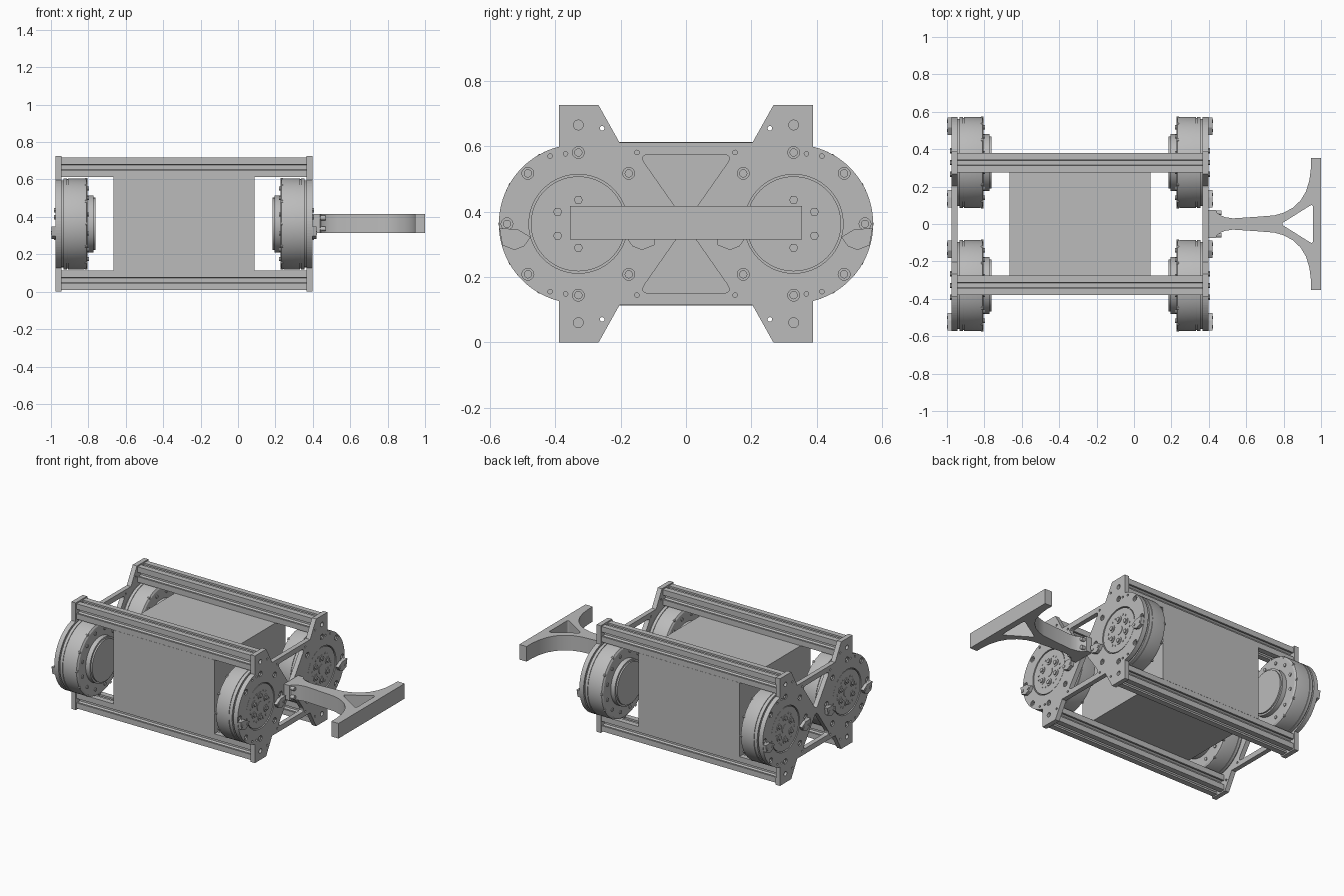
import bpy, bmesh
from math import cos, sin, pi, radians
from mathutils import Vector

if "Cube" in bpy.data.objects:
    bpy.data.objects.remove(bpy.data.objects["Cube"])

CENTRE = (-0.2885, 0, 0.3625)   # symmetry centre of the frame, origin of every part
MOTOR_Y = 0.329
INNER, OUTER = 0.655, 0.6865    # plate faces, measured from the centre

grey = bpy.data.materials.new("machined grey")
grey.use_nodes = True
grey.diffuse_color = (0.5, 0.5, 0.5, 1)
grey.node_tree.nodes["Principled BSDF"].inputs["Base Color"].default_value = (0.5, 0.5, 0.5, 1)


def prism(bm, pts, lo, hi, axis="x"):
    """Extrude a 2D outline along x (points are y, z) or z (points are x, y)."""
    def place(p, t):
        return (t, p[0], p[1]) if axis == "x" else (p[0], p[1], t)
    a = [bm.verts.new(place(p, lo)) for p in pts]
    b = [bm.verts.new(place(p, hi)) for p in pts]
    bm.faces.new(a)
    bm.faces.new(b[::-1])
    for i in range(len(pts)):
        j = (i + 1) % len(pts)
        bm.faces.new((a[i], b[i], b[j], a[j]))


def lathe(bm, profile, y, z, n=24):
    """Turn a list of (x, radius) steps around an axis parallel to x."""
    rings = [[bm.verts.new((x, y + r * cos(2 * pi * k / n), z + r * sin(2 * pi * k / n)))
              for k in range(n)] for x, r in profile]
    bm.faces.new(rings[0])
    bm.faces.new(rings[-1][::-1])
    for a, b in zip(rings, rings[1:]):
        for k in range(n):
            j = (k + 1) % n
            bm.faces.new((a[k], b[k], b[j], a[j]))


def disc(bm, y, z, r, lo, hi, n=16):
    lathe(bm, [(lo, r), (hi, r)], y, z, n)


def rounded(pts, r, steps=6):
    """Round every corner of an outline with a quadratic fillet."""
    out = []
    for i, p in enumerate(pts):
        p = Vector(p)
        a = p + (Vector(pts[i - 1]) - p).normalized() * r
        b = p + (Vector(pts[(i + 1) % len(pts)]) - p).normalized() * r
        for k in range(steps + 1):
            t = k / steps
            out.append(tuple(a * (1 - t) ** 2 + p * 2 * t * (1 - t) + b * t * t))
    return out


def polar(r, deg, y=MOTOR_Y):
    return y + r * cos(radians(deg)), r * sin(radians(deg))


def finish(name, bm, mirror="", smooth=False, cutter=None):
    bmesh.ops.recalc_face_normals(bm, faces=bm.faces[:])
    me = bpy.data.meshes.new(name)
    bm.to_mesh(me)
    bm.free()
    ob = bpy.data.objects.new(name, me)
    ob.location = CENTRE
    me.materials.append(grey)
    bpy.context.scene.collection.objects.link(ob)
    if smooth:
        bpy.ops.object.select_all(action="DESELECT")
        ob.select_set(True)
        bpy.context.view_layer.objects.active = ob
        bpy.ops.object.shade_smooth_by_angle(angle=radians(30))
    if cutter:
        cutter.hide_render = True
        cutter.display_type = "WIRE"
        cutter.hide_set(True)
        cut = ob.modifiers.new("holes", "BOOLEAN")
        cut.operation, cut.solver, cut.object = "DIFFERENCE", "EXACT", cutter
    if mirror:
        m = ob.modifiers.new("mirror", "MIRROR")
        m.use_axis = ["x" in mirror, "y" in mirror, "z" in mirror]
        m.use_mirror_merge = False
    return ob


# Plate holes: motor bores, triangular windows, counterbored bolts, tab holes
bm = bmesh.new()
window = rounded([(-0.145, 0.212), (0.145, 0.212), (0, 0.005)], 0.035)
for s in (1, -1):
    prism(bm, [(y, z * s) for y, z in window], INNER - 0.05, OUTER + 0.05)
    y0 = s * MOTOR_Y
    disc(bm, y0, 0, 0.151, INNER - 0.05, OUTER + 0.05, 64)
    for k in range(8):
        y, z = polar(0.218, 45 * k, y0)
        lathe(bm, [(INNER - 0.05, 0.011), (OUTER - 0.008, 0.011),
                   (OUTER - 0.008, 0.018), (OUTER + 0.05, 0.018)], y, z, 20)
    for t in (1, -1):
        disc(bm, y0, t * 0.302, 0.015, INNER - 0.05, OUTER + 0.05, 20)
        for y, z in ((0.256, 0.292), (0.15, 0.218), (0.368, 0.214), (0.415, 0.207)):
            disc(bm, s * y, t * z, 0.007, INNER - 0.05, OUTER + 0.05, 12)
plate_cutter = finish("plate_hole_cutter", bm)

# End plates with four tabs and round ends
quarter = [(0.203, 0.248), (0.267, 0.3625), (0.388, 0.3625)]
quarter += [polar(0.243, 76 * (1 - k / 20)) for k in range(21)]
half = quarter + [(y, -z) for y, z in quarter[-2::-1]]
outline = half + [(-y, z) for y, z in half[::-1]]
bm = bmesh.new()
prism(bm, outline, INNER, OUTER)
finish("end_plates", bm, "x", cutter=plate_cutter)

# Slotted rails joining the plates
h = 0.052
side = [(h, -h), (h, -0.015), (h - 0.012, -0.015), (h - 0.012, -0.026), (0.022, -0.012)]
side += [(a, -b) for a, b in side[:0:-1]]
profile = []
for k in range(4):
    c, s = round(cos(k * pi / 2)), round(sin(k * pi / 2))
    profile += [(0.327 + a * c - b * s, 0.302 + a * s + b * c) for a, b in side]
bm = bmesh.new()
prism(bm, profile, -INNER, INNER)
finish("slotted_rails", bm, "yz")

# Central box
bm = bmesh.new()
prism(bm, [(-0.38, -0.25), (0.38, -0.25), (0.38, 0.25), (-0.38, 0.25)], -0.377, 0.377)
finish("central_box", bm)

# Motors: inner boss, casing, groove and output hub
bm = bmesh.new()
lathe(bm, [(0.474, 0.132), (0.474, 0.14), (0.484, 0.14), (0.484, 0.152), (0.515, 0.152),
           (0.515, 0.228), (0.522, 0.24), (0.535, 0.243), (0.62, 0.243), (0.62, 0.239),
           (0.625, 0.239), (0.625, 0.243), (0.645, 0.243), (0.645, 0.232), (INNER, 0.232),
           (INNER, 0.145), (OUTER - 0.003, 0.145)], MOTOR_Y, 0, 72)
finish("motors", bm, "xy", smooth=True)

# Hub bolts, centre cap and pins
bm = bmesh.new()
face = OUTER - 0.004
disc(bm, MOTOR_Y, 0, 0.032, face, OUTER, 24)
for k in range(6):
    y, z = polar(0.073, 30 + 60 * k)
    disc(bm, y, z, 0.024, face, OUTER + 0.001)
    disc(bm, y, z, 0.014, OUTER, OUTER + 0.008, 6)
    for d in (-22, 22):
        disc(bm, *polar(0.1, 30 + 60 * k + d), 0.006, face, OUTER, 10)
finish("hub_bolts", bm, "xy")

# Screws on the inner motor face and small lugs on the casing
bm = bmesh.new()
for k in range(12):
    disc(bm, *polar(0.195, 15 + 30 * k), 0.011, 0.509, 0.517, 12)
    disc(bm, *polar(0.236, 30 * k), 0.009, 0.515, 0.53, 8)
finish("casing_screws", bm, "xy")

# Outer lugs on both sides of each motor
lug = [(0.57, -0.014), (0.515, -0.016), (0.475, -0.04), (0.494, -0.068),
       (0.524, -0.08), (0.561, -0.065)]
bm = bmesh.new()
for s in (1, -1):
    prism(bm, [(MOTOR_Y + s * (y - MOTOR_Y), z) for y, z in lug], OUTER, 0.708)
    for r in (0.171, 0.22):
        disc(bm, MOTOR_Y + s * r, -0.047, 0.009, 0.706, 0.7115, 12)
finish("plate_lugs", bm, "xy")

# T-shaped handle with a triangular opening
X = -CENTRE[0]
bm = bmesh.new()
prism(bm, rounded([(X + 0.785, 0), (X + 0.957, 0.108), (X + 0.957, -0.108)], 0.02),
      -0.2, 0.2, "z")
handle_cutter = finish("handle_opening_cutter", bm)
edge = [(0.398, 0.076), (0.438, 0.076), (0.446, 0.058), (0.465, 0.045), (0.49, 0.036),
        (0.53, 0.03), (0.65, 0.038), (0.75, 0.046), (0.8, 0.06), (0.85, 0.087),
        (0.89, 0.125), (0.92, 0.175), (0.938, 0.235), (0.946, 0.3), (0.946, 0.354), (1, 0.354)]
edge = [(x + X, y) for x, y in edge]
bm = bmesh.new()
prism(bm, edge + [(x, -y) for x, y in edge[::-1]], -0.048, 0.054, "z")
finish("handle", bm, smooth=True, cutter=handle_cutter)

# Handle mounting bolts
bm = bmesh.new()
for z in (-0.026, 0.032):
    disc(bm, 0.06, z, 0.013, X + 0.43, X + 0.468, 12)
finish("handle_bolts", bm, "y")
